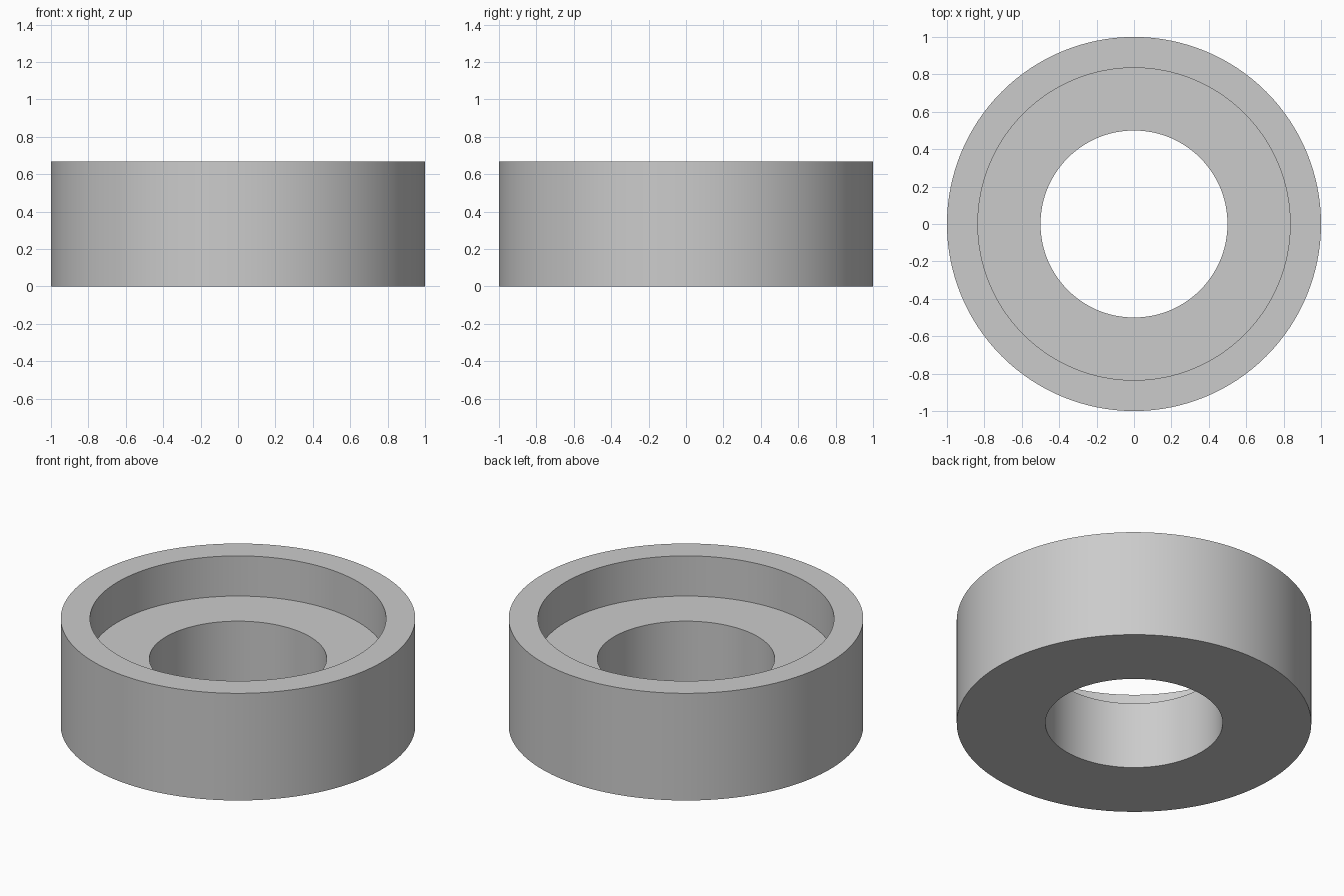
import bpy
import bmesh
from math import radians, tau
from mathutils import Matrix, Vector

old = bpy.data.objects.get("Cube")
if old:
    bpy.data.objects.remove(old, do_unlink=True)

SEGMENTS = 128
HEIGHT, LEDGE = 0.667, 0.417
OUTER, RECESS, BORE = 1.0, 0.835, 0.5

# Plain grey material
grey = bpy.data.materials.new("light_grey")
grey.use_nodes = True
colour = (0.6, 0.6, 0.6, 1.0)
grey.diffuse_color = colour
grey.node_tree.nodes["Principled BSDF"].inputs["Base Color"].default_value = colour

# Stepped ring: closed cross-section (radius, height) turned around z
profile = [(BORE, 0), (OUTER, 0), (OUTER, HEIGHT),
           (RECESS, HEIGHT), (RECESS, LEDGE), (BORE, LEDGE)]
bm = bmesh.new()
rings = []
for i in range(SEGMENTS):
    turn = Matrix.Rotation(tau * i / SEGMENTS, 3, 'Z')
    rings.append([bm.verts.new(turn @ Vector((r, 0, z))) for r, z in profile])
for i, ring in enumerate(rings):
    following = rings[(i + 1) % SEGMENTS]
    for j in range(len(profile)):
        k = (j + 1) % len(profile)
        bm.faces.new((ring[j], following[j], following[k], ring[k]))
bmesh.ops.recalc_face_normals(bm, faces=bm.faces)

mesh = bpy.data.meshes.new("stepped_ring")
bm.to_mesh(mesh)
bm.free()
mesh.materials.append(grey)
ring_obj = bpy.data.objects.new("stepped_ring", mesh)
bpy.context.collection.objects.link(ring_obj)

# Smooth walls, sharp rims
bpy.ops.object.select_all(action='DESELECT')
ring_obj.select_set(True)
bpy.context.view_layer.objects.active = ring_obj
bpy.ops.object.shade_smooth_by_angle(angle=radians(30))
